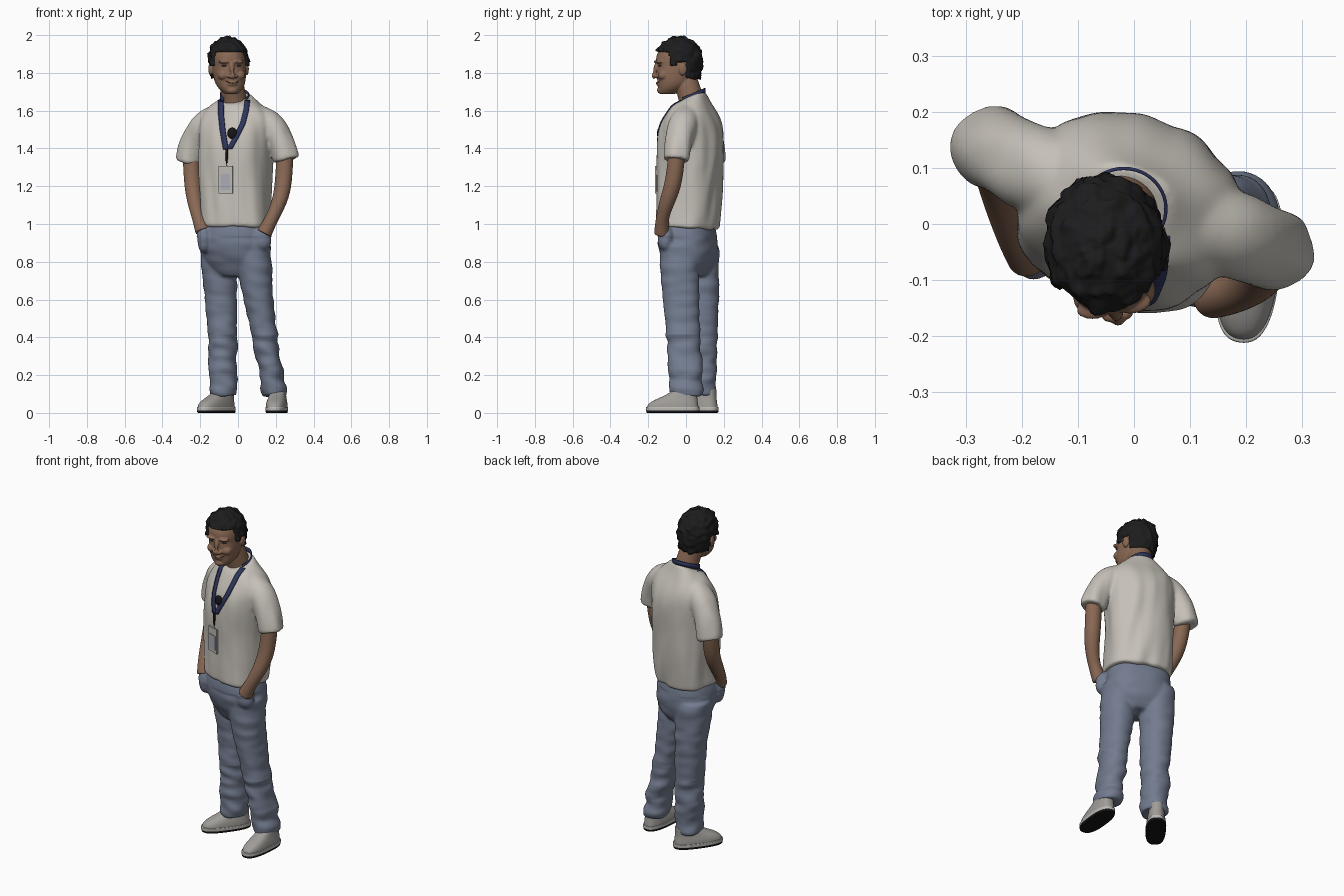
import bpy, bmesh, math
from mathutils import Vector, Matrix, noise
from mathutils.bvhtree import BVHTree

if "Cube" in bpy.data.objects:
    bpy.data.objects.remove(bpy.data.objects["Cube"])


def mat(name, r, g, b):
    m = bpy.data.materials.new(name)
    m.diffuse_color = (r, g, b, 1)
    m.use_nodes = True
    m.node_tree.nodes["Principled BSDF"].inputs["Base Color"].default_value = m.diffuse_color
    return m


SKIN = mat("skin", .25, .138, .088)
DARK_SKIN = mat("dark skin", .11, .055, .037)
SHIRT = mat("off white cotton", .56, .53, .48)
DENIM = mat("blue denim", .17, .2, .275)
HAIR = mat("black hair", .012, .012, .013)
NAVY = mat("navy strap", .028, .036, .11)
GREY = mat("grey shoe", .35, .335, .315)
PALE = mat("pale plastic", .5, .49, .46)
PATCH = mat("badge print", .4, .41, .46)
BLACK = mat("black rubber", .008, .008, .008)


def finish(name, bm, material):
    bmesh.ops.recalc_face_normals(bm, faces=bm.faces)
    me = bpy.data.meshes.new(name)
    bm.to_mesh(me)
    bm.free()
    me.materials.append(material)
    me.shade_smooth()
    ob = bpy.data.objects.new(name, me)
    bpy.context.collection.objects.link(ob)
    return ob


def skin_rings(name, rings, material):
    """Bridge rings of points, with tight end loops so the ends stay crisp."""
    def mix(r, s):
        return [p.lerp(q, .04) for p, q in zip(r, s)]
    rings = [rings[0], mix(rings[0], rings[1])] + rings[1:-1] + [mix(rings[-1], rings[-2]), rings[-1]]
    bm = bmesh.new()
    vs = [[bm.verts.new(p) for p in r] for r in rings]
    n = len(vs[0])
    for r, s in zip(vs, vs[1:]):
        for i in range(n):
            bm.faces.new((r[i], r[(i + 1) % n], s[(i + 1) % n], s[i]))
    bm.faces.new(vs[0])
    bm.faces.new(vs[-1])
    ob = finish(name, bm, material)
    ob.modifiers.new("subsurf", 'SUBSURF').levels = 2
    ob.modifiers["subsurf"].render_levels = 2
    return ob


def loft(name, rows, material, rot=0, power=2.2, seg=24):
    """Horizontal superellipse rings: x, y, z, half width, half depth, tilt."""
    rings = []
    for x, y, z, a, b, *tilt in rows:
        ring = []
        for i in range(seg):
            c, s = math.cos(math.tau * i / seg), math.sin(math.tau * i / seg)
            u = math.copysign(abs(c) ** (2 / power), c)
            v = math.copysign(abs(s) ** (2 / power), s)
            p = Matrix.Rotation(math.radians(rot), 3, 'Z') @ Vector((u * a, v * b, 0))
            ring.append(p + Vector((x, y, z + (tilt[0] * v if tilt else 0))))
        rings.append(ring)
    return skin_rings(name, rings, material)


def tube(name, rows, material, seg=16):
    """Round tube through points: x, y, z, radius."""
    pts = [Vector(r[:3]) for r in rows]
    rings = []
    for i, r in enumerate(rows):
        d = pts[min(i + 1, len(pts) - 1)] - pts[max(i - 1, 0)]
        q = d.to_track_quat('Z', 'Y')
        rings.append([pts[i] + q @ Vector((r[3] * math.cos(math.tau * k / seg),
                                           r[3] * math.sin(math.tau * k / seg), 0)) for k in range(seg)])
    return skin_rings(name, rings, material)


def ball(name, loc, size, material, rot=0, u=24, v=16):
    bm = bmesh.new()
    m = Matrix.Translation(loc) @ Matrix.Rotation(math.radians(rot), 4, 'Z') @ Matrix.Diagonal((*size, 1))
    bmesh.ops.create_uvsphere(bm, u_segments=u, v_segments=v, radius=1, matrix=m)
    return finish(name, bm, material)


def plate(name, loc, size, rot, material):
    bm = bmesh.new()
    m = Matrix.Translation(loc) @ Matrix.Rotation(math.radians(rot), 4, 'Z') @ Matrix.Diagonal((*size, 1))
    bmesh.ops.create_cube(bm, size=1, matrix=m)
    ob = finish(name, bm, material)
    ob.data.shade_flat()


def fuse(name, parts, voxel, rounds, fold=None):
    """Merge overlapping parts into one smooth skin, then add cloth folds."""
    material = parts[0].data.materials[0]
    bpy.ops.object.select_all(action='DESELECT')
    for p in parts:
        p.select_set(True)
    bpy.context.view_layer.objects.active = parts[0]
    bpy.ops.object.convert(target='MESH')
    bpy.ops.object.join()
    ob = bpy.context.view_layer.objects.active
    ob.name = name
    rm = ob.modifiers.new("remesh", 'REMESH')
    rm.mode, rm.voxel_size = 'VOXEL', voxel
    sm = ob.modifiers.new("smooth", 'SMOOTH')
    sm.factor, sm.iterations = .5, rounds
    bpy.ops.object.convert(target='MESH')
    me = ob.data
    if fold:
        moves = [v.normal * fold(v.co) for v in me.vertices]
        for v, d in zip(me.vertices, moves):
            v.co += d
    me.materials.clear()
    me.materials.append(material)
    me.shade_smooth()
    return ob


TURN = -20  # the body is turned about the vertical

# T-shirt: torso and two sleeves that start at the neck
torso = loft("torso", [(-.012, .008, .975, .19, .158, -.008), (-.015, .018, 1.1, .185, .164), (-.015, .022, 1.3, .186, .17),
                       (-.01, .027, 1.42, .195, .17), (-.005, .03, 1.52, .2, .155), (-.005, .034, 1.585, .185, .122),
                       (-.01, .034, 1.635, .135, .092), (-.015, .03, 1.67, .08, .07, .032)], SHIRT, TURN, 2.6)
sleeve_r = tube("sleeve", [(-.04, .05, 1.585, .07), (-.12, .08, 1.56, .076), (-.195, .105, 1.515, .08),
                           (-.24, .13, 1.43, .075), (-.262, .14, 1.325, .072)], SHIRT)
sleeve_l = tube("sleeve", [(.01, .03, 1.59, .07), (.1, .005, 1.565, .077), (.18, -.02, 1.52, .081),
                           (.235, -.04, 1.44, .076), (.258, -.05, 1.335, .072)], SHIRT)
shirt = fuse("shirt", [torso, sleeve_r, sleeve_l], .008, 10,
             lambda p: .011 * noise.noise(Vector((p.x * 13, p.y * 13, p.z * 4 + p.x * 5))) * min(1, (1.68 - p.z) * 5))

# Trousers: pelvis, legs and pockets filled by the hands
pelvis = loft("pelvis", [(-.02, .005, 1.02, .165, .13), (-.02, .005, .95, .187, .15), (-.014, .012, .87, .185, .15),
                         (-.01, .02, .79, .165, .13), (-.01, .02, .72, .1, .08)], DENIM, TURN, 2.4)
leg_l = loft("leg", [(.075, -.03, .9, .1, .11), (.088, -.035, .74, .092, .104), (.108, -.025, .6, .08, .097),
                     (.13, -.02, .47, .071, .092), (.155, -.01, .33, .066, .09), (.18, -.002, .2, .066, .088),
                     (.195, 0, .085, .068, .085)], DENIM)
leg_r = loft("leg", [(-.105, .065, .9, .1, .11), (-.1, .075, .74, .094, .102), (-.09, .085, .6, .083, .092),
                     (-.085, .082, .47, .08, .088), (-.083, .08, .33, .08, .085), (-.08, .08, .2, .076, .08),
                     (-.078, .078, .085, .074, .076)], DENIM)
pockets = [ball("pocket", (.12, -.105, .925), (.06, .045, .075), DENIM),
           ball("pocket", (-.18, -.05, .925), (.04, .05, .08), DENIM)]
fuse("trousers", [pelvis, leg_l, leg_r] + pockets, .007, 12,
     lambda p: (.013 if p.z < .42 else .006) * noise.noise(Vector((p.x * 9 + p.z * 5, p.y * 9, p.z * 20)))
     if p.z < .93 else 0)

# Bare arms reaching into the pockets
tube("right_arm", [(-.25, .13, 1.42, .045), (-.243, .105, 1.22, .046), (-.23, .045, 1.12, .041),
                   (-.21, -.03, 1.03, .033), (-.187, -.06, .96, .04)], SKIN)
tube("left_arm", [(.25, -.045, 1.42, .045), (.243, -.062, 1.22, .047), (.222, -.1, 1.12, .043),
                  (.18, -.128, 1.03, .034), (.138, -.128, .95, .042)], SKIN)

# Head, fused from skull, jaw, nose, ears and neck
YAW = 8


def H(u, v, z):
    p = Matrix.Rotation(math.radians(YAW), 3, 'Z') @ Vector((u, v, 0))
    return Vector((-.05 + p.x + (1.85 - z) * .05, -.04 + p.y, z))


def face_ring(z, v, a, b):
    return (*H(0, v, z), a, b)


head = [loft("skull", [face_ring(1.688, -.06, .032, .04), face_ring(1.71, -.045, .06, .064),
                       face_ring(1.74, -.025, .079, .086), face_ring(1.78, -.015, .087, .1),
                       face_ring(1.815, -.005, .09, .112), face_ring(1.838, 0, .091, .112),
                       face_ring(1.86, 0, .092, .121), face_ring(1.9, 0, .088, .118),
                       face_ring(1.93, 0, .074, .096), face_ring(1.95, 0, .05, .06)], SKIN, YAW),
        tube("nose", [(*H(0, -.108, 1.855), .014), (*H(0, -.124, 1.815), .016), (*H(0, -.134, 1.79), .018),
                      (*H(0, -.122, 1.775), .015)], SKIN),
        tube("neck", [(-.015, .035, 1.58, .068), (-.02, .03, 1.66, .067), (-.033, .003, 1.74, .066),
                      (-.05, -.01, 1.8, .06)], SKIN),
        ball("chin", H(0, -.092, 1.708), (.03, .022, .02), SKIN, YAW),
        ball("lips", H(0, -.103, 1.743), (.03, .016, .014), SKIN, YAW)]
for s in (-1, 1):
    head += [ball("brow", H(s * .034, -.106, 1.859), (.034, .02, .01), SKIN, YAW),
             ball("cheek", H(s * .044, -.086, 1.787), (.03, .03, .026), SKIN, YAW),
             ball("nostril", H(s * .017, -.12, 1.783), (.012, .014, .01), SKIN, YAW),
             ball("ear", H(s * .096, .01, 1.82), (.012, .022, .034), SKIN, YAW)]
    ball("eye", H(s * .036, -.103, 1.838), (.016, .009, .005), DARK_SKIN, YAW)
fuse("head", head, .004, 4)
tube("smile", [(*H(u, v, z), .0035) for u, v, z in ((-.036, -.101, 1.758), (-.018, -.114, 1.747), (0, -.118, 1.744),
                                                   (.018, -.114, 1.747), (.036, -.101, 1.758))], DARK_SKIN, 8)

# Curly hair: a lumpy cap whose part below the hairline sinks into the head
hair = ball("hair", (0, 0, 0), (1, 1, 1), HAIR, 0, 80, 64)
for v in hair.data.vertices:
    d = v.co.copy()
    p = Vector((d.x * .106, d.y * .126, d.z * (.12 if d.z > 0 else .21)))
    line = 1.912 if p.y < -.065 else 1.83 if p.y < -.025 else 1.85 if p.y < .03 else 1.77
    if 1.87 + p.z < line:
        p *= .76
    else:
        p *= 1.015 + max(-.03, .11 * noise.noise(p * 34) + .05 * noise.noise(p * 70))
    v.co = H(p.x, p.y, 1.87 + p.z)

# Shoes: grey upper on a pale sole with a black tread
for side, x, y, ang in (("left", .205, -.07, -6), ("right", -.115, .05, -37)):
    place = Matrix.Translation((x, y, 0)) @ Matrix.Rotation(math.radians(ang), 4, 'Z')
    upper = loft(side + "_shoe", [(0, 0, .02, .055, .139), (0, 0, .045, .055, .136), (0, .015, .068, .05, .117),
                                  (0, .045, .092, .044, .085), (0, .07, .125, .041, .06)], GREY, 0, 2.5)
    sole = loft(side + "_sole", [(0, 0, 0, .054, .14), (0, 0, .013, .057, .144), (0, 0, .032, .057, .143)], PALE, 0, 2.6)
    sole.data.materials.append(BLACK)
    for f in sole.data.polygons:
        f.material_index = int(f.center.z < .013)
    upper.data.transform(place)
    sole.data.transform(place)

# Lanyard: a band round the neck and two straps lying on the shirt
bvh = BVHTree.FromObject(shirt, bpy.context.evaluated_depsgraph_get())


def front(x, z, gap=.004):
    hit = bvh.ray_cast(Vector((x, -1, z)), Vector((0, 1, 0)))[0]
    return hit - Vector((0, gap, 0)) if hit else None


def ribbon(name, pairs):
    bm = bmesh.new()
    vs = [[bm.verts.new(p) for p in pair] for pair in pairs]
    for a, b in zip(vs, vs[1:]):
        bm.faces.new((a[0], a[1], b[1], b[0]))
    ob = finish(name, bm, NAVY)
    so = ob.modifiers.new("thickness", 'SOLIDIFY')
    so.thickness, so.offset = .006, 0


band = []
for i in range(33):
    t = math.radians(-38 + 256 * i / 32)
    p = Vector((-.018 + .075 * math.cos(t), .027 + .072 * math.sin(t), 1.676 + .03 * math.sin(t)))
    band.append((p - Vector((0, 0, .013)), p + Vector((0, 0, .013))))
ribbon("lanyard_neck_band", band)
for side, path in (("left", [(.05, 1.655), (.043, 1.6), (.025, 1.53), (-.01, 1.46), (-.052, 1.385)]),
                   ("right", [(-.09, 1.655), (-.09, 1.58), (-.082, 1.5), (-.072, 1.44), (-.062, 1.385)])):
    pairs = []
    for (x0, z0), (x1, z1) in zip(path, path[1:]):
        for k in range(6):
            x, z = x0 + (x1 - x0) * k / 6, z0 + (z1 - z0) * k / 6
            pair = (front(x - .014, z), front(x + .014, z))
            if all(pair):
                pairs.append(pair)
    ribbon(side + "_lanyard_strap", pairs)

# Clip, badge and small round microphone
tube("badge_clip", [(*front(-.06, z, .008), .007) for z in (1.4, 1.36, 1.33, 1.295)], BLACK, 8)
badge = front(-.065, 1.235, .012)
plate("badge", badge, (.08, .008, .145), TURN, PALE)
out = Vector((math.sin(math.radians(TURN)), -math.cos(math.radians(TURN)), 0))
plate("badge_print", badge + out * .005 - Vector((0, 0, .012)), (.052, .004, .085), TURN, PATCH)
ball("microphone", front(-.03, 1.48, .006), (.026, .012, .03), BLACK)
